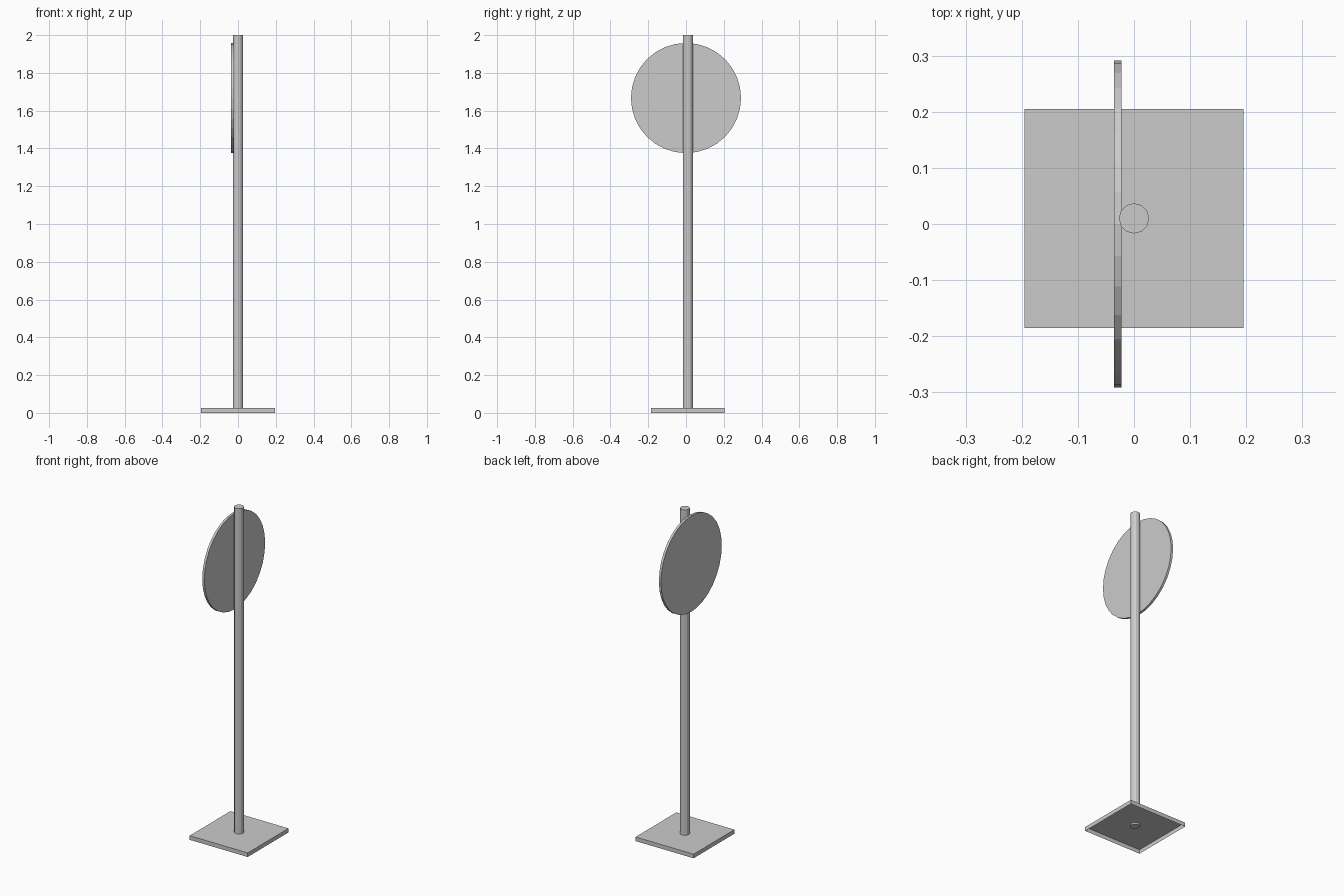
import bpy
import bmesh
import math
from mathutils import Matrix, Vector

cube = bpy.data.objects.get("Cube")
if cube:
    bpy.data.objects.remove(cube, do_unlink=True)

GREY = (0.6, 0.6, 0.6, 1)
grey = bpy.data.materials.new("plain grey")
grey.use_nodes = True
grey.diffuse_color = GREY
grey.node_tree.nodes["Principled BSDF"].inputs["Base Color"].default_value = GREY


def finish(name, bm):
    mesh = bpy.data.meshes.new(name)
    bm.to_mesh(mesh)
    bm.free()
    mesh.materials.append(grey)
    obj = bpy.data.objects.new(name, mesh)
    bpy.context.collection.objects.link(obj)
    return obj


def cylinder(name, radius, depth, sides, centre, turn=Matrix()):
    bm = bmesh.new()
    bmesh.ops.create_cone(bm, cap_ends=True, segments=sides, radius1=radius,
                          radius2=radius, depth=depth,
                          matrix=Matrix.Translation(centre) @ turn)
    return finish(name, bm)


# Square foot plate, a thin shell open underneath
bm = bmesh.new()
bmesh.ops.create_cube(bm, size=1, matrix=Matrix.Translation((0, 0.01, 0.0125))
                      @ Matrix.Diagonal((0.39, 0.39, 0.025, 1)))
under = [f for f in bm.faces if f.normal.z < -0.5]
bmesh.ops.delete(bm, geom=under, context="FACES_ONLY")
finish("base_plate", bm)

# Upright pole, its foot poking just through the plate
BOTTOM, TOP = 0.015, 2.0
cylinder("pole", 0.027, TOP - BOTTOM, 12, Vector((0, 0.01, (TOP + BOTTOM) / 2)))

# Round sign disc fixed to the right side of the pole
cylinder("sign_disc", 0.2915, 0.014, 32, Vector((-0.029, 0, 1.667)),
         Matrix.Rotation(math.pi / 2, 4, "Y"))
